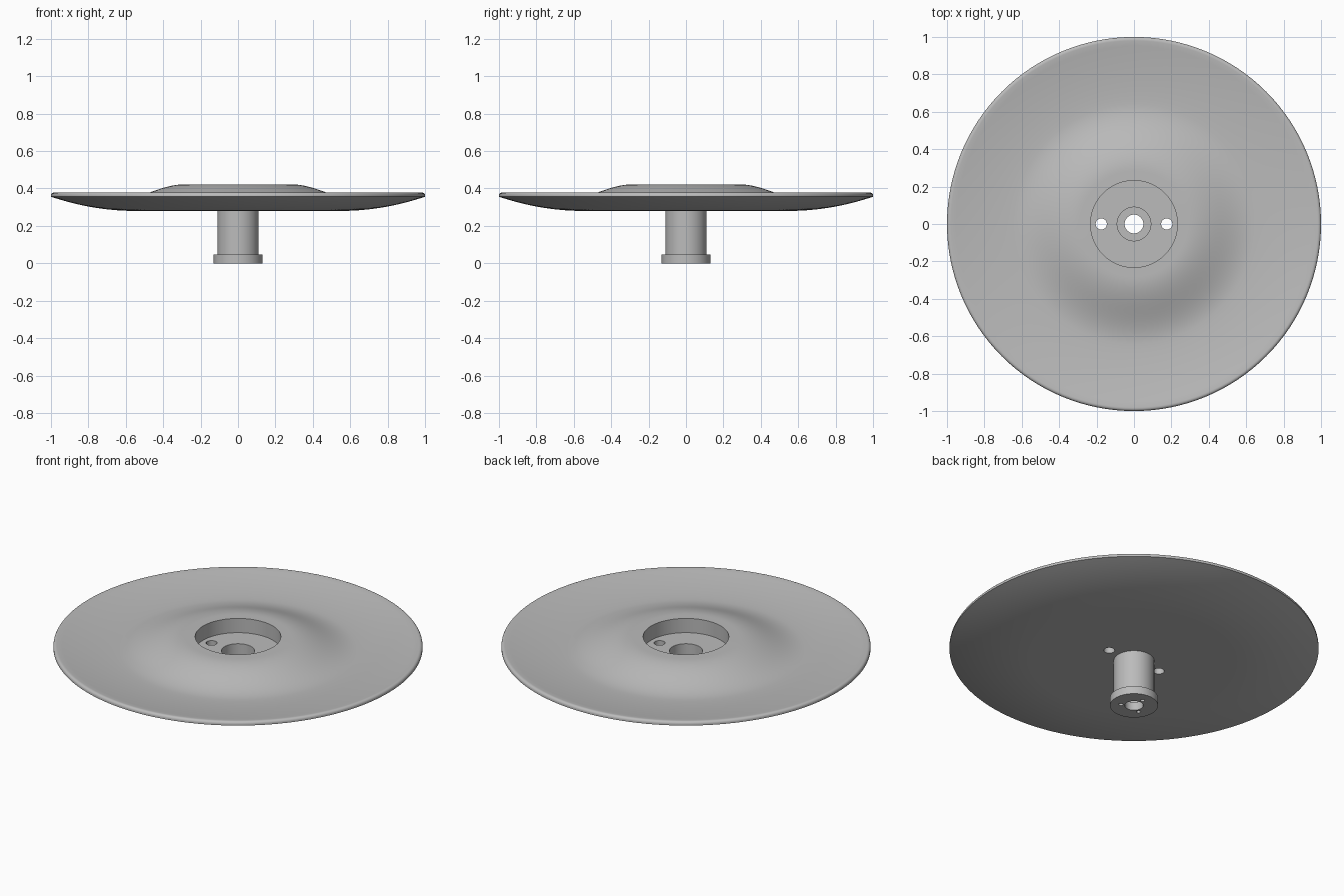
import bpy, bmesh, math

cube = bpy.data.objects.get("Cube")
if cube:
    bpy.data.objects.remove(cube, do_unlink=True)

STEPS = 128

metal = bpy.data.materials.new("plain grey metal")
metal.use_nodes = True
grey = (0.5, 0.5, 0.5, 1)
metal.diffuse_color = grey
metal.node_tree.nodes["Principled BSDF"].inputs["Base Color"].default_value = grey


def lathe(name, profile):
    """Spin a closed (radius, z) outline around the z axis."""
    bm = bmesh.new()
    rings = []
    for i in range(STEPS):
        a = 2 * math.pi * i / STEPS
        rings.append([bm.verts.new((r * math.cos(a), r * math.sin(a), z)) for r, z in profile])
    n = len(profile)
    for i in range(STEPS):
        p, q = rings[i], rings[(i + 1) % STEPS]
        for j in range(n):
            k = (j + 1) % n
            bm.faces.new((p[j], q[j], q[k], p[k]))
    bmesh.ops.recalc_face_normals(bm, faces=bm.faces)
    mesh = bpy.data.meshes.new(name)
    bm.to_mesh(mesh)
    bm.free()
    mesh.materials.append(metal)
    obj = bpy.data.objects.new(name, mesh)
    bpy.context.collection.objects.link(obj)
    return obj


def drill(obj, x, y, z, radius, depth):
    """Cut a round hole, centred on the given point."""
    bpy.ops.mesh.primitive_cylinder_add(vertices=32, radius=radius, depth=depth, location=(x, y, z))
    cutter = bpy.context.object
    cutter.data.materials.append(metal)
    mod = obj.modifiers.new("hole", 'BOOLEAN')
    mod.operation = 'DIFFERENCE'
    mod.solver = 'EXACT'
    mod.object = cutter
    bpy.context.view_layer.objects.active = obj
    bpy.ops.object.modifier_apply(modifier=mod.name)
    bpy.data.objects.remove(cutter, do_unlink=True)


def smooth(obj):
    bpy.ops.object.select_all(action='DESELECT')
    obj.select_set(True)
    bpy.context.view_layer.objects.active = obj
    bpy.ops.object.shade_smooth_by_angle(angle=math.radians(30))


def ease(r0, z0, r1, z1, count):
    """Points on a curve that is level at both ends."""
    pts = []
    for i in range(count + 1):
        t = i / count
        pts.append((r0 + (r1 - r0) * t, z0 + (z1 - z0) * (1 - math.cos(math.pi * t)) / 2))
    return pts


# Dish: recessed centre, raised collar, shallow trough, rounded rim, curved underside
outline = [(0.09, 0.28), (0.09, 0.337), (0.232, 0.337), (0.232, 0.422)]
outline += ease(0.285, 0.422, 0.64, 0.342, 20)
outline += [(0.64 + 0.34 * t, 0.342 + 0.036 * t ** 1.6) for t in (i / 12 for i in range(1, 13))]
outline += [(1 - 0.015 * (1 - math.sin(a)), 0.363 + 0.015 * math.cos(a))
            for a in (math.pi / 2 * i / 5 for i in range(6))]
outline += [(1 - 0.45 * t, 0.28 + 0.076 * (1 - t) ** 2) for t in (i / 16 for i in range(17))]
dish = lathe("dish", outline)
for side in (-1, 1):
    drill(dish, side * 0.175, 0, 0.3, 0.03, 0.2)
smooth(dish)

# Hub: hollow shaft with a foot flange
hub = lathe("hub", [(0.05, 0), (0.13, 0), (0.13, 0.047), (0.11, 0.047),
                    (0.11, 0.28), (0.09, 0.28), (0.09, 0.05), (0.05, 0.05)])
for i in range(3):
    a = math.radians(90 + 120 * i)
    drill(hub, 0.072 * math.cos(a), 0.072 * math.sin(a), 0, 0.012, 0.06)
smooth(hub)
